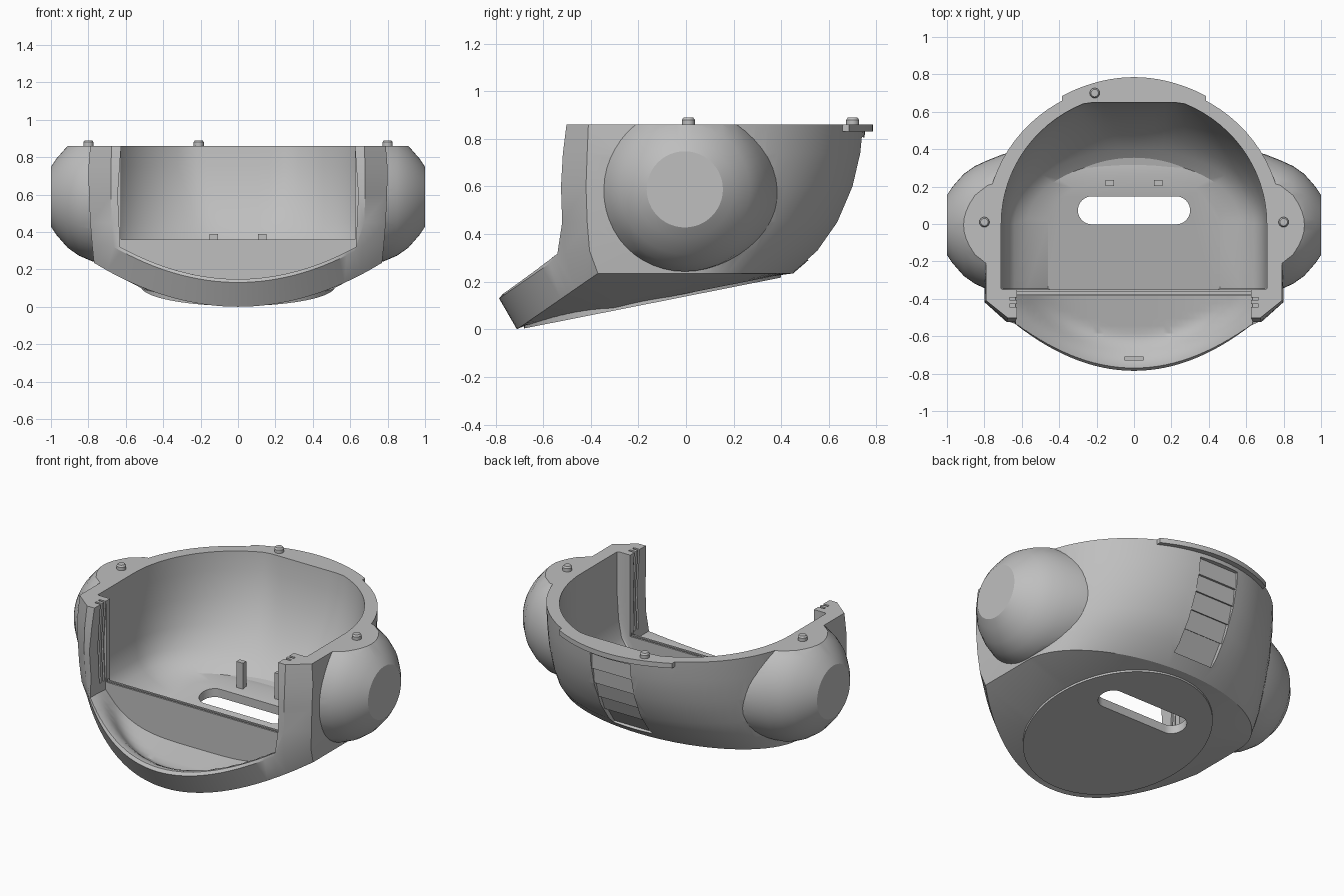
import bpy, bmesh
from math import sin, cos, pi, atan2
from mathutils import Matrix

if "Cube" in bpy.data.objects:
    bpy.data.objects.remove(bpy.data.objects["Cube"])

grey = bpy.data.materials.new("warm grey plastic")
grey.use_nodes = True
COLOUR = (0.52, 0.52, 0.52, 1)
grey.diffuse_color = COLOUR
grey.node_tree.nodes["Principled BSDF"].inputs["Base Color"].default_value = COLOUR
TOP = 0.86


def plane(y):
    """Height of the tilted underside."""
    return 0.198 * (y + 0.71)


def finish(name, bm):
    bmesh.ops.recalc_face_normals(bm, faces=bm.faces)
    mesh = bpy.data.meshes.new(name)
    bm.to_mesh(mesh)
    bm.free()
    mesh.materials.append(grey)
    ob = bpy.data.objects.new(name, mesh)
    bpy.context.collection.objects.link(ob)
    return ob


def loft(name, rings):
    bm = bmesh.new()
    rows = [[bm.verts.new(p) for p in ring] for ring in rings]
    n = len(rows[0])
    for a, b in zip(rows, rows[1:]):
        for i in range(n):
            bm.faces.new((a[i], a[(i + 1) % n], b[(i + 1) % n], b[i]))
    bm.faces.new(rows[0])
    bm.faces.new(rows[-1])
    return finish(name, bm)


def box(name, centre, size, turn=0.0):
    bm = bmesh.new()
    m = Matrix.Translation(centre) @ Matrix.Rotation(turn, 4, 'X')
    bmesh.ops.create_cube(bm, size=1, matrix=m @ Matrix.Diagonal((*size, 1)))
    return finish(name, bm)


def prism(name, outline, z0, z1):
    return loft(name, [[(x, y, z) for x, y in outline] for z in (z0, z1)])


def combine(ob, other, op='DIFFERENCE'):
    mod = ob.modifiers.new("join", 'BOOLEAN')
    mod.operation, mod.solver, mod.object = op, 'EXACT', other
    bpy.context.view_layer.objects.active = ob
    bpy.ops.object.modifier_apply(modifier=mod.name)
    bpy.data.objects.remove(other)


def ring(rx, ry, z, corner, front, bulge=1.0, tilt=None):
    """Round back, two side corners, and a parabolic front edge."""
    pts = [(rx * cos(pi * i / 40), min(ry, ry * bulge * sin(pi * i / 40)), z)
           for i in range(41)]
    cx, cy, cz = corner
    xf, y_edge, y_mid, z_edge, z_mid = front
    pts.append((-cx, cy, cz))
    for i in range(33):
        s = -1 + i / 16
        pts.append((xf * s, y_mid + (y_edge - y_mid) * s * s,
                    z_mid + (z_edge - z_mid) * s * s))
    pts.append((cx, cy, cz))
    if tilt is not None:
        pts = [(x, y, plane(y) + tilt) for x, y, _ in pts]
    return pts


# Outer shell with chin
BACK = [(0.755, TOP), (0.743, 0.74), (0.71, 0.6), (0.645, 0.45), (0.56, 0.33), (0.45, 0.235)]
shell = loft("shell", [
    ring(0.52, 0.385, 0, (0.50, -0.30, 0), (0.46, -0.36, -0.68, 0, 0), tilt=0.01),
    ring(0.77, 0.45, 0.235, (0.77, -0.37, 0.235), (0.70, -0.43, -0.71, 0.194, 0.0)),
    ring(0.78, 0.56, 0.33, (0.78, -0.405, 0.33), (0.665, -0.51, -0.785, 0.32, 0.13)),
    ring(0.785, 0.645, 0.45, (0.79, -0.415, 0.45), (0.675, -0.52, -0.52, 0.45, 0.45)),
    ring(0.79, 0.71, 0.6, (0.797, -0.42, 0.6), (0.68, -0.525, -0.525, 0.6, 0.6)),
    ring(0.79, 0.743, 0.74, (0.80, -0.415, 0.74), (0.68, -0.517, -0.517, 0.74, 0.74)),
    ring(0.79, 0.755, TOP, (0.79, -0.41, TOP), (0.675, -0.502, -0.502, TOP, TOP)),
])

# Ear domes with flat caps, trimmed level with the rim
EAR = [(1.0, 0.16), (0.97, 0.205), (0.91, 0.273), (0.85, 0.315), (0.78, 0.347),
       (0.70, 0.378), (0.60, 0.405), (0.45, 0.42)]
for side in (-1, 1):
    ear = loft("ear", [[(side * x, r * cos(a) - 0.005, 0.588 + min(r, 0.345) * sin(a))
                        for a in [2 * pi * i / 48 for i in range(48)]] for x, r in EAR])
    combine(ear, box("ear_trim", (0, 0, TOP + 0.5), (3, 3, 1)))
    combine(shell, ear, 'UNION')

# Lip around the back of the rim
arc = [-0.385 + 0.77 * i / 24 for i in range(25)]
lip = [(x, 0.785 - 0.10 * (x / 0.385) ** 2) for x in arc]
lip += [(x, 0.70 - 0.085 * (x / 0.385) ** 2) for x in reversed(arc)]
combine(shell, prism("back_lip", lip, 0.83, TOP), 'UNION')

# Main cavity behind the cross wall
def hollow(rx, ry, z, bulge, tilt=None):
    x = rx - 0.01
    return ring(rx, ry, z, (rx, -0.345, z), (x, -0.35, -0.35, z, z), bulge, tilt)

combine(shell, loft("cavity", [
    hollow(0.46, 0.27, 0, 1.0, 0.05), hollow(0.57, 0.34, 0.235, 1.0),
    hollow(0.64, 0.40, 0.28, 1.0), hollow(0.68, 0.46, 0.34, 1.01),
    hollow(0.70, 0.54, 0.45, 1.03), hollow(0.71, 0.605, 0.6, 1.05),
    hollow(0.71, 0.64, 0.75, 1.07), hollow(0.71, 0.65, TOP, 1.07),
    hollow(0.71, 0.65, 1.0, 1.07)]))

# Face opening with a raised lip and a dished chin floor, as U sections
def chin_floor(x, y):
    u = x / 0.63
    rim = 0.148 + 0.172 * u * u
    bed = plane(y) + 0.052
    bed += (0.31 - bed) * u ** 4
    inset = y - (-0.78 + 0.27 * u * u)
    t = min(1, max(0, (inset - 0.03) / 0.16))
    return rim + (min(rim, bed) - rim) * t * t * (3 - 2 * t)

def u_section(y):
    xs = [0.63 * (-1 + i / 20) for i in range(41)]
    sides = [(0.643, 0.6), (0.625, TOP), (0.625, 1.0)]
    return ([(x, y, chin_floor(x, y)) for x in xs] + [(x, y, z) for x, z in sides]
            + [(-x, y, z) for x, z in reversed(sides)])

combine(shell, loft("face_opening",
                    [u_section(-1)] + [u_section(-0.785 + 0.04 * i) for i in range(11)]))
combine(shell, box("wall_trim", (0, -0.37, 0.76), (1.25, 0.12, 0.8)))
combine(shell, box("wall_groove", (0, -0.3675, 0.36), (1.28, 0.012, 0.03)))

# Grooves in the front posts
for side in (-1, 1):
    for y in (-0.40, -0.435):
        combine(shell, box("post_groove", (side * 0.635, y, 0.7), (0.06, 0.015, 0.66)))

# Slot through the floor, and a small notch in the chin
slot = [(side * (0.225 + 0.075 * sin(a)), 0.073 + side * 0.075 * cos(a))
        for side in (1, -1) for a in [pi * i / 16 for i in range(17)]]
combine(shell, prism("floor_slot", slot, -0.2, 0.4))
combine(shell, box("chin_notch", (0, -0.72, 0.14), (0.10, 0.016, 0.06)))

# Stepped louvres down the back
def back_at(z):
    for (y1, z1), (y0, z0) in zip(BACK, BACK[1:]):
        if z >= z0:
            return y0 + (y1 - y0) * (z - z0) / (z1 - z0)
    return BACK[-1][0]

for i in range(5):
    lo, hi = 0.285 + i * 0.104, 0.285 + (i + 1) * 0.104
    y0, y1 = back_at(lo), back_at(hi)
    lean = atan2(y1 - y0, hi - lo)
    length = ((y1 - y0) ** 2 + (hi - lo) ** 2) ** 0.5
    combine(shell, box("louvre", (0, (y0 + y1) / 2 + 0.02, (lo + hi) / 2),
                       (0.27, 0.08, length * 1.02), -lean + 0.14))

# Oval base plate with the slot
plate_outline = [(0.52 * cos(a), -0.14 + 0.54 * sin(a))
                 for a in [2 * pi * i / 80 for i in range(80)]]
base_plate = loft("base_plate", [[(x, y, plane(y) + h) for x, y in plate_outline]
                                 for h in (-0.002, 0.035)])
combine(base_plate, prism("plate_slot", slot, -0.2, 0.4))

# Locating pins on the rim
parts = [shell, base_plate]
for name, x, y in (("left_pin", 0.8, 0.01), ("right_pin", -0.8, 0.01), ("back_pin", -0.21, 0.70)):
    parts.append(loft(name, [[(x + r * cos(2 * pi * i / 24), y + r * sin(2 * pi * i / 24), z)
                              for i in range(24)]
                             for r, z in ((0.027, 0.84), (0.027, 0.88), (0.02, 0.89))]))

# Upright posts on the floor
for name, side in (("left_floor_post", 1), ("right_floor_post", -1)):
    parts.append(box(name, (side * 0.13, 0.218, 0.29), (0.045, 0.032, 0.20)))

for ob in parts:
    bpy.ops.object.select_all(action='DESELECT')
    ob.select_set(True)
    bpy.context.view_layer.objects.active = ob
    bpy.ops.object.shade_smooth_by_angle(angle=0.5)
